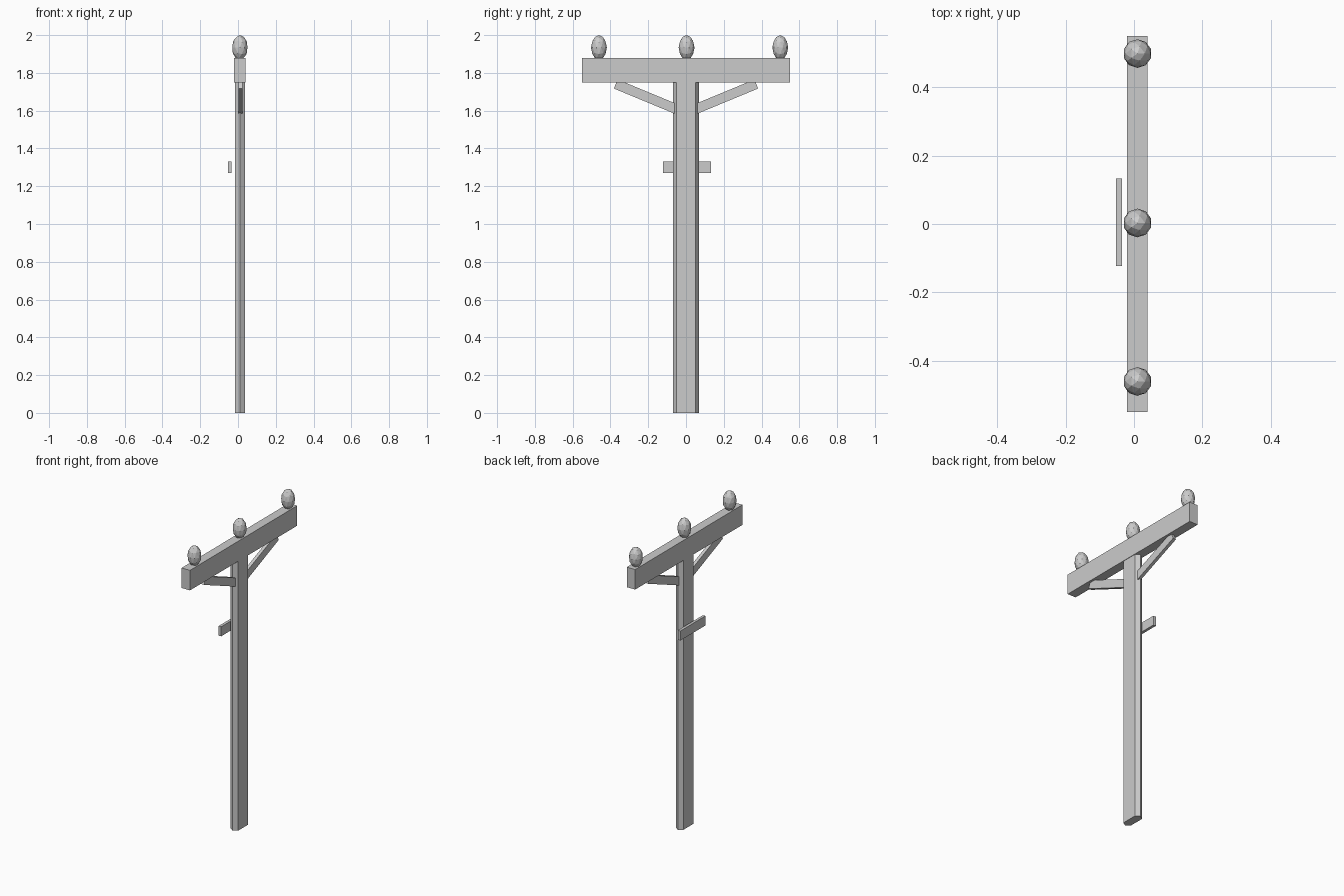
import bpy, math
from mathutils import Matrix, Vector

cube = bpy.data.objects.get("Cube")
if cube:
    bpy.data.objects.remove(cube, do_unlink=True)

grey = bpy.data.materials.new("plain grey")
grey.use_nodes = True
colour = (0.6, 0.6, 0.6, 1)
grey.diffuse_color = colour
grey.node_tree.nodes["Principled BSDF"].inputs["Base Color"].default_value = colour

MID = 0.01  # x of the pole axis


def finish(name):
    obj = bpy.context.object
    obj.name = name
    obj.data.name = name
    obj.data.materials.append(grey)
    return obj


def box(name, centre, size, tilt=0):
    bpy.ops.mesh.primitive_cube_add(size=1)
    obj = finish(name)
    obj.data.transform(Matrix.Translation(Vector(centre))
                       @ Matrix.Rotation(tilt, 4, "X")
                       @ Matrix.Diagonal((*size, 1)))
    return obj


def prism(name, outline, bottom, top):
    n = len(outline)
    verts = [(x, y, z) for z in (bottom, top) for x, y in outline]
    faces = [tuple(reversed(range(n))), tuple(range(n, 2 * n))]
    faces += [(i, (i + 1) % n, (i + 1) % n + n, i + n) for i in range(n)]
    mesh = bpy.data.meshes.new(name)
    mesh.from_pydata(verts, [], faces)
    mesh.materials.append(grey)
    obj = bpy.data.objects.new(name, mesh)
    bpy.context.collection.objects.link(obj)


# Six-sided pole, broad towards the two sides
half = 0.027
prism("pole", [(MID + half, -0.051), (MID + half, 0.051), (MID, 0.07),
               (MID - half, 0.051), (MID - half, -0.051), (MID, -0.07)], 0, 1.76)

# Crossarm
box("crossarm", (MID, 0, 1.815), (0.06, 1.1, 0.13))

# Diagonal braces under the crossarm
angle = math.radians(22.5)
for name, side in (("front_brace", -1), ("back_brace", 1)):
    box(name, (0.014, side * 0.205, 1.672), (0.021, 0.362, 0.052), side * angle)

# Sign plate beside the pole
box("sign_plate", (-0.044, 0.005, 1.3), (0.018, 0.256, 0.062))

# Faceted insulators
for name, y in (("front_insulator", -0.461), ("middle_insulator", 0.003),
                ("back_insulator", 0.499)):
    bpy.ops.mesh.primitive_ico_sphere_add(subdivisions=2, radius=1)
    obj = finish(name)
    obj.data.transform(Matrix.Translation((MID, y, 1.934))
                       @ Matrix.Diagonal((0.042, 0.042, 0.066, 1)))
